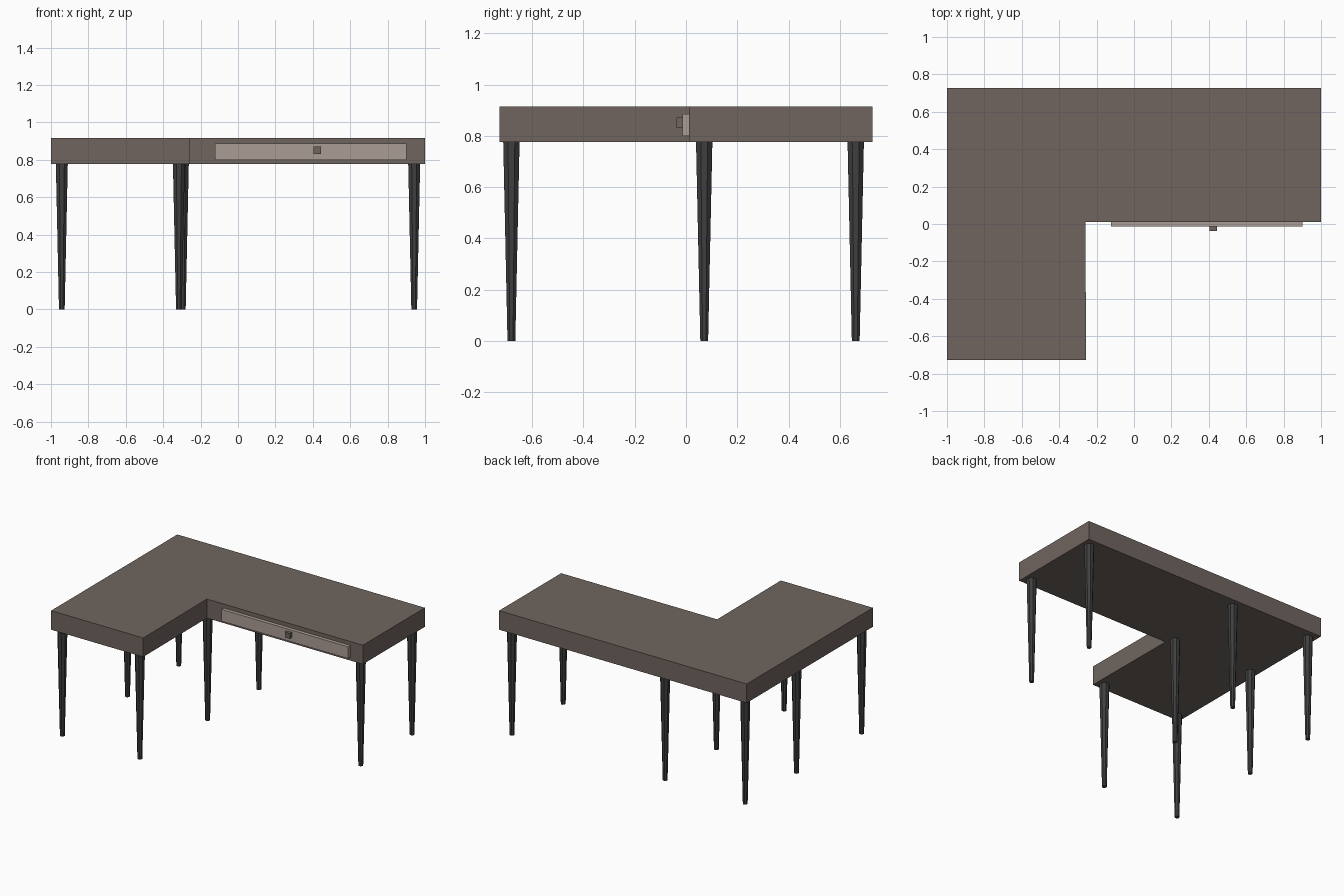
import bpy, bmesh
from math import pi
from mathutils import Matrix

if "Cube" in bpy.data.objects:
    bpy.data.objects.remove(bpy.data.objects["Cube"])


def material(name, rgb):
    mat = bpy.data.materials.new(name)
    mat.diffuse_color = (*rgb, 1)
    mat.use_nodes = True
    mat.node_tree.nodes["Principled BSDF"].inputs["Base Color"].default_value = mat.diffuse_color
    return mat


def finish(name, bm, mat):
    bmesh.ops.recalc_face_normals(bm, faces=bm.faces)
    mesh = bpy.data.meshes.new(name)
    bm.to_mesh(mesh)
    bm.free()
    mesh.materials.append(mat)
    obj = bpy.data.objects.new(name, mesh)
    bpy.context.collection.objects.link(obj)
    return obj


def prism(name, outline, z0, z1, mat):
    """Extrude an xy outline from z0 up to z1."""
    bm = bmesh.new()
    face = bm.faces.new([bm.verts.new((x, y, z0)) for x, y in outline])
    ext = bmesh.ops.extrude_face_region(bm, geom=[face])
    verts = [g for g in ext["geom"] if isinstance(g, bmesh.types.BMVert)]
    bmesh.ops.translate(bm, verts=verts, vec=(0, 0, z1 - z0))
    return finish(name, bm, mat)


def box(name, x, y, z, mat):
    outline = [(x[0], y[0]), (x[1], y[0]), (x[1], y[1]), (x[0], y[1])]
    return prism(name, outline, z[0], z[1], mat)


def leg(name, x, y, mat):
    """Tapered octagonal leg with flats facing the axes."""
    bm = bmesh.new()
    bmesh.ops.create_cone(bm, cap_ends=True, segments=8,
                          radius1=0.0165, radius2=0.0345, depth=LEG_TOP,
                          matrix=Matrix.Rotation(pi / 8, 4, "Z"))
    bmesh.ops.translate(bm, verts=bm.verts, vec=(x, y, LEG_TOP / 2))
    return finish(name, bm, mat)


LEG_TOP, TOP = 0.776, 0.915
INNER_Y = 0.012

wood = material("wood", (0.16, 0.13, 0.115))
pale = material("drawer_wood", (0.41, 0.34, 0.30))
dark = material("dark_leg", (0.05, 0.05, 0.05))

# L-shaped desk top
prism("desk_top", [(-1, -0.728), (-0.256, -0.728), (-0.26, INNER_Y),
                   (1, INNER_Y), (1, 0.728), (-1, 0.728)], LEG_TOP, TOP, wood)

# Drawer front and its square knob
box("drawer_front", (-0.122, 0.9), (-0.014, INNER_Y), (0.8, 0.886), pale)
box("drawer_knob", (0.404, 0.444), (-0.037, -0.014), (0.831, 0.871), wood)

# Legs, row by row from front to back
rows = {"front": (-0.681, (-0.942, -0.316)),
        "middle": (0.071, (-0.942, -0.295, 0.942)),
        "back": (0.662, (-0.942, -0.295, 0.942))}
for row, (y, xs) in rows.items():
    for i, x in enumerate(xs, 1):
        leg(f"{row}_leg_{i}", x, y, dark)
